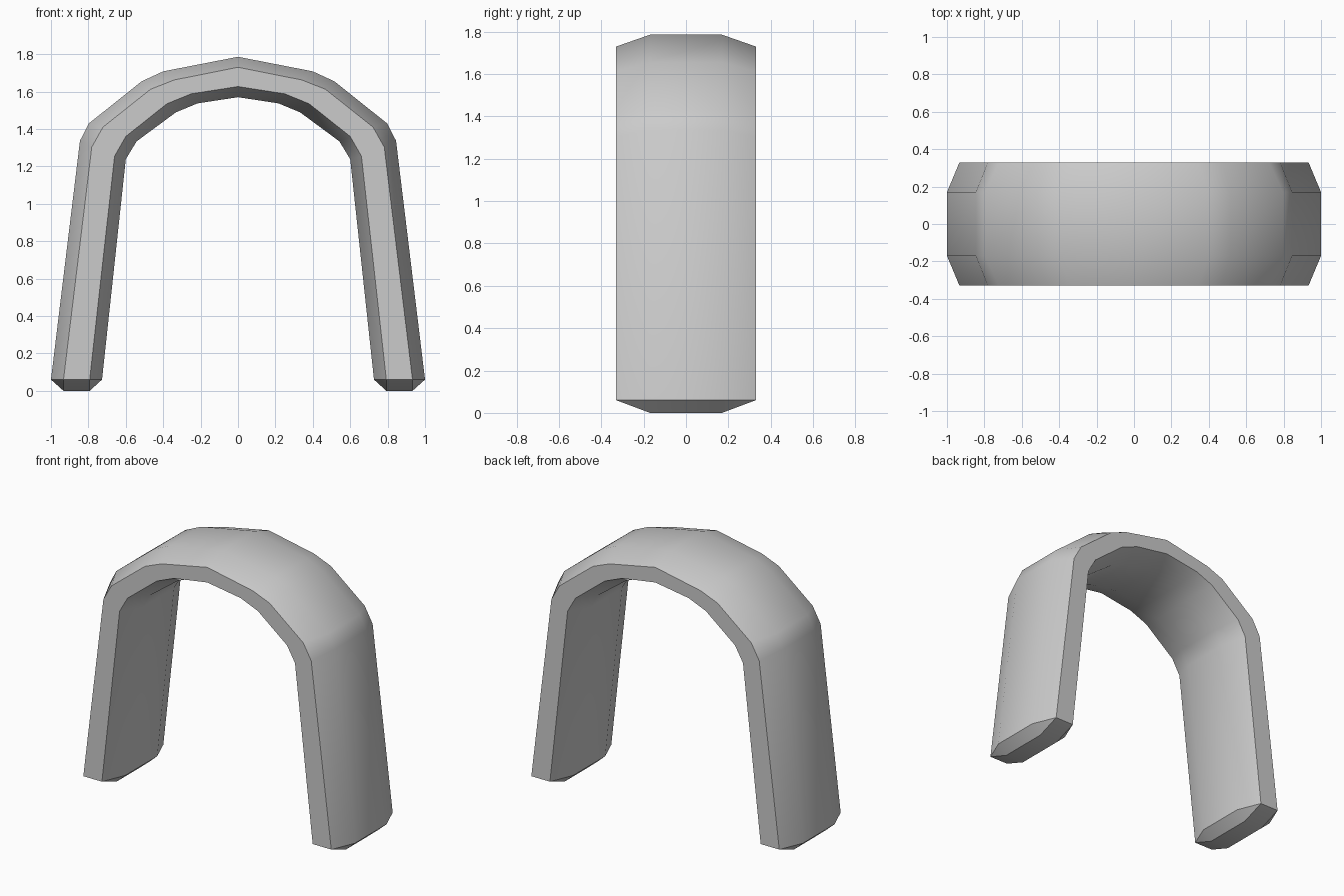
import bpy, bmesh, math

if "Cube" in bpy.data.objects:
    bpy.data.objects.remove(bpy.data.objects["Cube"])

# Half-arch rails in x, z, from foot to crown: outer, outer front, inner front, inner
outer = [(1.0, .06), (.845, 1.337), (.797, 1.43), (.515, 1.655), (.40, 1.708), (0, 1.786)]
outer_front = [(.933, .06), (.782, 1.303), (.722, 1.41), (.468, 1.612), (.342, 1.662), (0, 1.73)]
inner_front = [(.793, .06), (.66, 1.255), (.60, 1.36), (.38, 1.535), (.25, 1.588), (0, 1.627)]
inner = [(.727, .06), (.60, 1.238), (.542, 1.334), (.332, 1.489), (.216, 1.537), (0, 1.57)]
WIDE, NARROW = .33, .17

bm = bmesh.new()

# Eight-sided section at each station, mirrored from right foot to left foot
rails = [(outer, -NARROW), (outer_front, -WIDE), (inner_front, -WIDE), (inner, -NARROW),
         (inner, NARROW), (inner_front, WIDE), (outer_front, WIDE), (outer, NARROW)]
n = len(outer)
stations = [(i, 1) for i in range(n)] + [(i, -1) for i in reversed(range(n - 1))]
rings = [[bm.verts.new((s * r[i][0], y, r[i][1])) for r, y in rails] for i, s in stations]
for a, b in zip(rings, rings[1:]):
    for k in range(8):
        m = (k + 1) % 8
        bm.faces.new((a[k], a[m], b[m], b[k]))

# Chamfered feet: a small ground rectangle joined to the last section
for ring, s in ((rings[0], 1), (rings[-1], -1)):
    base = [bm.verts.new((s * x, y, 0)) for x, y in
            ((.933, -NARROW), (.793, -NARROW), (.793, NARROW), (.933, NARROW))]
    bm.faces.new(base)
    for c in range(4):
        p, q = ring[2 * c], ring[2 * c + 1]
        bm.faces.new((base[c], p, q))
        bm.faces.new((base[c], q, ring[(2 * c + 2) % 8], base[(c + 1) % 4]))

bmesh.ops.recalc_face_normals(bm, faces=bm.faces)
mesh = bpy.data.meshes.new("arch_band")
bm.to_mesh(mesh)
bm.free()
arch = bpy.data.objects.new("arch_band", mesh)
bpy.context.collection.objects.link(arch)
bpy.context.view_layer.objects.active = arch
arch.select_set(True)
bpy.ops.object.shade_smooth_by_angle(angle=math.radians(30))
